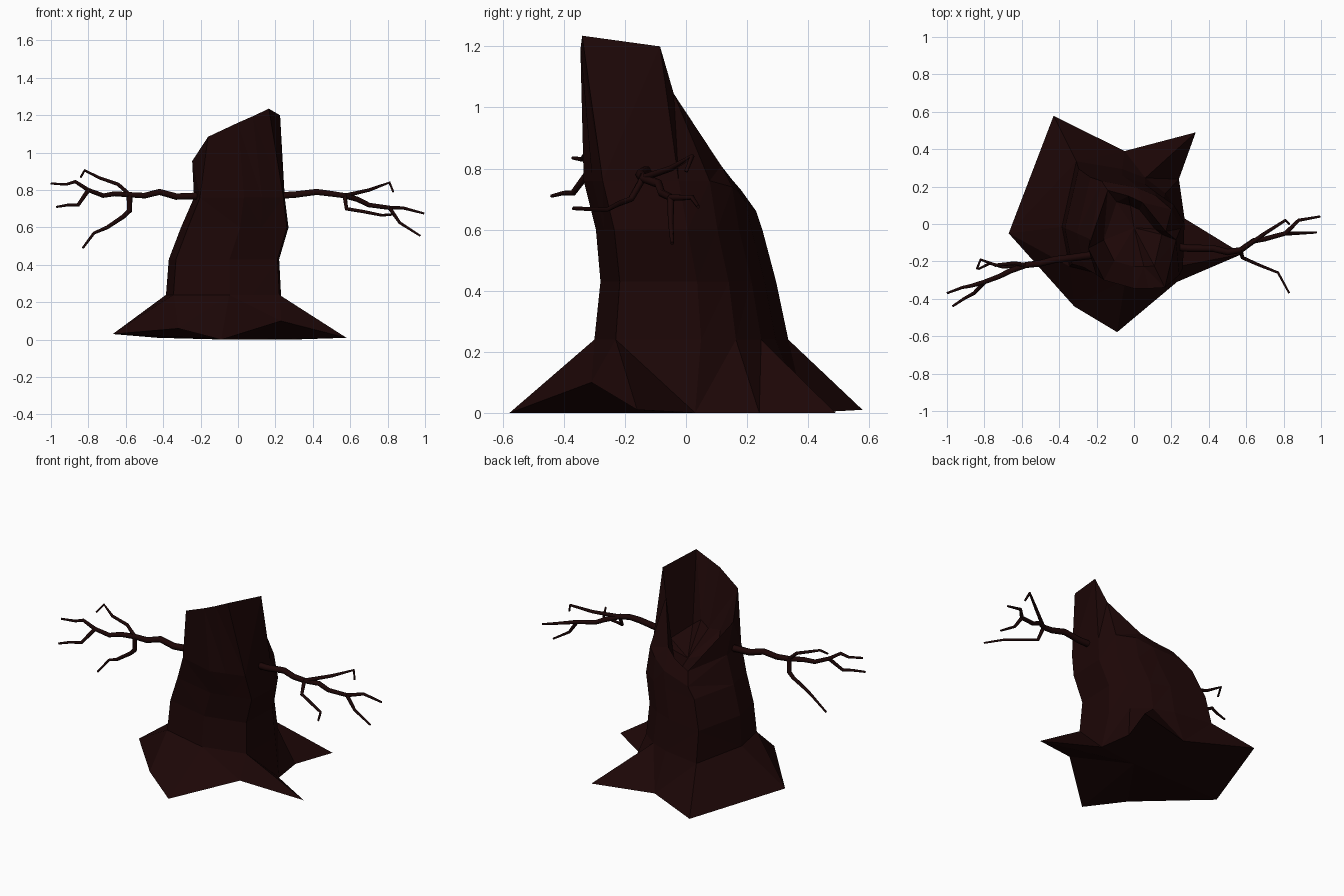
import bpy
import bmesh

default_cube = bpy.data.objects.get("Cube")
if default_cube:
    bpy.data.objects.remove(default_cube, do_unlink=True)


def make_material(name, colour):
    material = bpy.data.materials.new(name)
    material.use_nodes = True
    material.diffuse_color = colour
    material.node_tree.nodes["Principled BSDF"].inputs["Base Color"].default_value = colour
    return material


bark = make_material("dark bark", (0.012, 0.002, 0.002, 1))

# Root outline: pointed roots with raised valleys, counter-clockwise from the front root
root_outline = [
    (-0.09, -0.578, 0), (0.23, -0.31, 0.1), (0.58, -0.16, 0.01), (0.27, 0.03, 0),
    (0.24, 0.24, 0), (0.33, 0.49, 0), (-0.05, 0.39, 0), (-0.43, 0.578, 0.01),
    (-0.67, -0.05, 0.03), (-0.32, -0.44, 0.06),
]

# Trunk cross-section in the unit square, fitted to the bounds of each level
section = [
    (0.1, -1), (0.5, -0.9), (0.97, -0.78), (1, 0.1), (0.8, 0.46),
    (0.45, 0.72), (0.05, 0.87), (-0.75, 1), (-1, -0.1), (-0.87, -0.77),
]
# left, right, front, back, height
levels = [
    (-0.385, 0.23, -0.3, 0.335, 0.24),
    (-0.37, 0.22, -0.28, 0.295, 0.43),
    (-0.305, 0.27, -0.295, 0.25, 0.6),
    (-0.235, 0.25, -0.335, 0.23, 0.76),
]

# Broken rim: tall at the front, sloping down to the back
rim = [
    (0, -0.345, 1.16), (0.08, -0.345, 1.195), (0.165, -0.34, 1.235), (0.225, -0.085, 1.2),
    (0.17, -0.04, 1.045), (0.045, 0.115, 0.81), (-0.03, 0.15, 0.765), (-0.14, 0.18, 0.73),
    (-0.245, -0.13, 0.955), (-0.16, -0.3, 1.085),
]


def fit_section(left, right, front, back, height):
    ring = []
    for (u, v), (_, _, top) in zip(section, rim):
        x = left + (right - left) * (u + 1) / 2
        y = front + (back - front) * (v + 1) / 2
        ring.append((x, y, min(height, top - 0.07)))
    return ring


def hollow_ring():
    ring = []
    for index, (x, y, top) in enumerate(rim):
        bump = 0.02 if index % 2 else -0.02
        ring.append((x * 0.66, y * 0.66, min(0.73 - 0.3 * y + bump, top - 0.03)))
    return ring


# Stump: loft roots, trunk, rim and hollow
bm = bmesh.new()
rings = [root_outline] + [fit_section(*level) for level in levels] + [rim, hollow_ring()]
loops = [[bm.verts.new(point) for point in ring] for ring in rings]
count = len(section)
for lower, upper in zip(loops, loops[1:]):
    for i in range(count):
        j = (i + 1) % count
        bm.faces.new((lower[i], lower[j], upper[j], upper[i]))
underside = bm.verts.new((0, 0, 0))
hollow_floor = bm.verts.new((0, -0.02, 0.7))
for i in range(count):
    j = (i + 1) % count
    bm.faces.new((underside, loops[0][j], loops[0][i]))
    bm.faces.new((hollow_floor, loops[-1][i], loops[-1][j]))
bmesh.ops.triangulate(bm, faces=bm.faces[:])
bmesh.ops.recalc_face_normals(bm, faces=bm.faces[:])
mesh = bpy.data.meshes.new("stump")
bm.to_mesh(mesh)
bm.free()
mesh.materials.append(bark)
stump = bpy.data.objects.new("stump", mesh)
bpy.context.collection.objects.link(stump)


def make_branch(name, strands):
    """Tapering tubes; each strand is (start radius, end radius, points)."""
    curve = bpy.data.curves.new(name, "CURVE")
    curve.dimensions = "3D"
    curve.bevel_depth = 1
    curve.bevel_resolution = 1
    curve.use_fill_caps = True
    for start, end, points in strands:
        spline = curve.splines.new("POLY")
        spline.points.add(len(points) - 1)
        for i, (target, point) in enumerate(zip(spline.points, points)):
            target.co = (*point, 1)
            target.radius = start + (end - start) * i / (len(points) - 1)
    curve.materials.append(bark)
    branch = bpy.data.objects.new(name, curve)
    bpy.context.collection.objects.link(branch)
    bpy.ops.object.select_all(action="DESELECT")
    branch.select_set(True)
    bpy.context.view_layer.objects.active = branch
    bpy.ops.object.convert(target="MESH")


thick, middle, thin, tip = 0.021, 0.016, 0.012, 0.006

# Branch on the right side of the model
fork = (-0.58, -0.22, 0.775)
split = (-0.8, -0.31, 0.8)
make_branch("right_branch", [
    (thick, middle, [(-0.18, -0.16, 0.77), (-0.33, -0.18, 0.765), (-0.42, -0.19, 0.79),
                     (-0.5, -0.21, 0.77), fork]),
    (middle, thin, [fork, (-0.66, -0.25, 0.78), (-0.72, -0.28, 0.77), split]),
    (thin, tip, [split, (-0.87, -0.33, 0.845), (-0.92, -0.34, 0.83), (-1, -0.37, 0.835)]),
    (thin, tip, [split, (-0.855, -0.37, 0.72), (-0.91, -0.4, 0.72), (-0.97, -0.44, 0.71)]),
    (thin, tip, [fork, (-0.64, -0.21, 0.83), (-0.74, -0.22, 0.865),
                 (-0.82, -0.19, 0.905), (-0.84, -0.24, 0.87)]),
    (middle, tip, [fork, (-0.58, -0.22, 0.69), (-0.61, -0.22, 0.66), (-0.7, -0.23, 0.6),
                   (-0.77, -0.21, 0.57), (-0.83, -0.24, 0.49)]),
])

# Branch on the left side of the model
fork = (0.57, -0.14, 0.77)
split = (0.81, -0.05, 0.705)
make_branch("left_branch", [
    (thick, middle, [(0.2, -0.12, 0.77), (0.3, -0.13, 0.775), (0.42, -0.13, 0.79),
                     (0.5, -0.15, 0.78), fork]),
    (middle, thin, [fork, (0.64, -0.09, 0.75), (0.7, -0.08, 0.72), split]),
    (thin, tip, [split, (0.88, 0.02, 0.705), (0.995, 0.04, 0.675)]),
    (thin, tip, [split, (0.865, -0.05, 0.625), (0.975, -0.045, 0.555)]),
    (thin, tip, [fork, (0.7, -0.05, 0.8), (0.81, 0.02, 0.84), (0.83, 0, 0.79)]),
    (thin, tip, [fork, (0.58, -0.18, 0.7), (0.67, -0.22, 0.685),
                 (0.77, -0.26, 0.665), (0.83, -0.37, 0.67)]),
])
